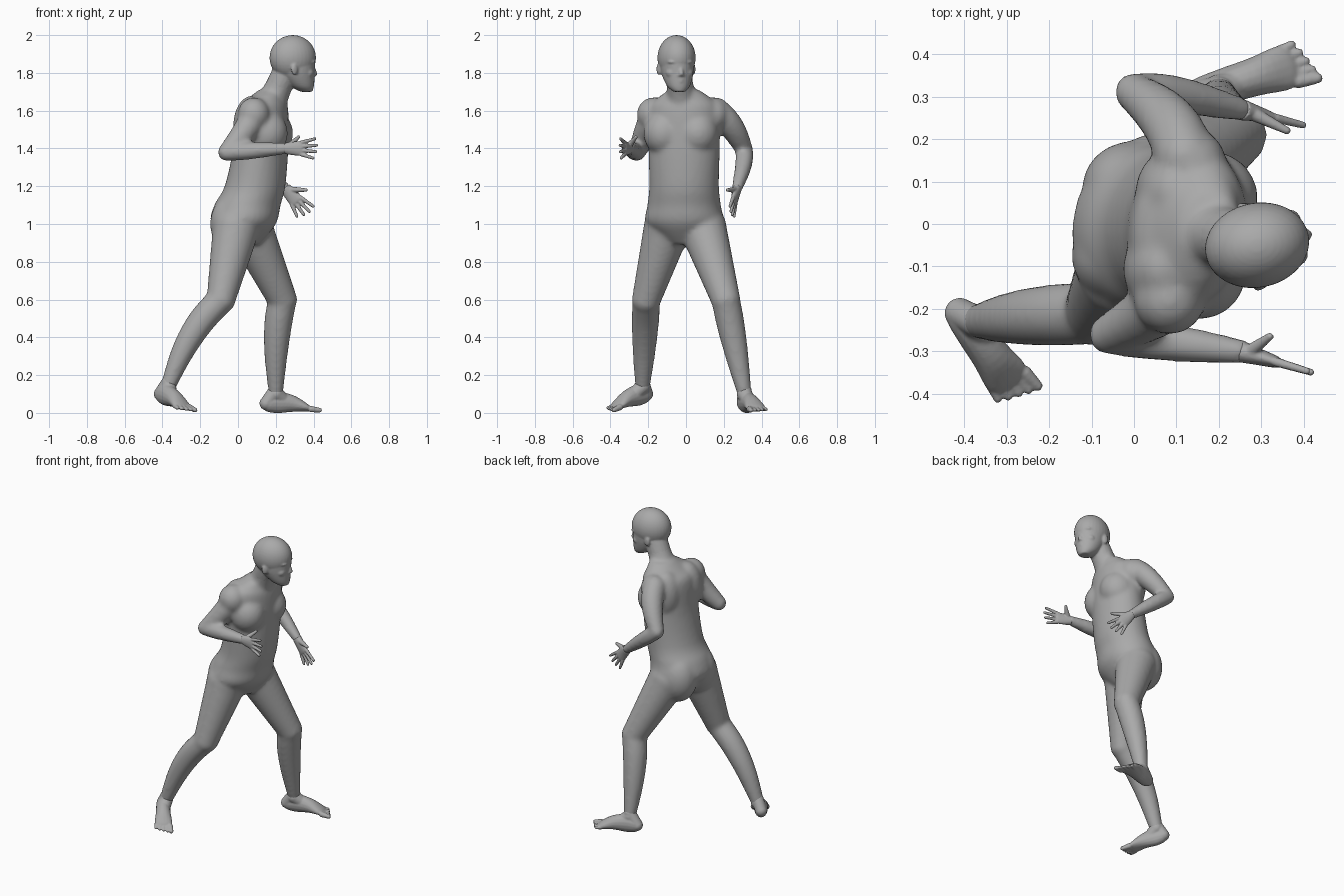
import bpy, bmesh, math
from mathutils import Vector, Matrix

cube = bpy.data.objects.get("Cube")
if cube:
    bpy.data.objects.remove(cube)

skin = bpy.data.materials.new("plain grey")
skin.use_nodes = True
grey = (.4, .4, .4, 1)
skin.diffuse_color = grey
skin.node_tree.nodes["Principled BSDF"].inputs["Base Color"].default_value = grey

ACROSS, UP = Vector((0, 1, 0)), Vector((0, 0, 1))


def smooth_path(rows, steps=4):
    """Smooth interpolation of ring positions and radii."""
    rows = [Vector(row) for row in rows]
    padded = [rows[0], *rows, rows[-1]]
    path = []
    for before, start, end, after in zip(padded, padded[1:], padded[2:], padded[3:]):
        leave, arrive = (end - before) / 2, (after - start) / 2
        for step in range(steps):
            t = step / steps
            ease = t * t * (3 - 2 * t)
            path.append(start.lerp(end, ease) + leave * t * (1 - t) ** 2 - arrive * t * t * (1 - t))
    return path + [rows[-1]]


def loft(bm, rows, yaw=None, ref=ACROSS, sides=20):
    """Skin elliptical rings (x, y, z, radius, radius); they lie level if yaw is given."""
    path = smooth_path(rows)
    rings = []
    for i, row in enumerate(path):
        if yaw is None:
            before, after = path[max(i - 1, 0)], path[min(i + 1, len(path) - 1)]
            along = (Vector(after[:3]) - Vector(before[:3])).normalized()
            u = ref.cross(along).normalized()
            v = along.cross(u)
        else:
            u = Vector((math.cos(yaw), math.sin(yaw), 0))
            v = UP.cross(u)
        angles = [math.tau * k / sides for k in range(sides)]
        rings.append([bm.verts.new(Vector(row[:3]) + u * row[3] * math.cos(a) + v * row[4] * math.sin(a))
                      for a in angles])
    for lower, upper in zip(rings, rings[1:]):
        for k in range(sides):
            bm.faces.new((lower[k - 1], lower[k], upper[k], upper[k - 1]))
    bm.faces.new(rings[0][::-1])
    bm.faces.new(rings[-1])


def blob(bm, centre, radii, yaw=0):
    matrix = Matrix.Translation(centre) @ Matrix.Rotation(yaw, 4, "Z") @ Matrix.Diagonal((*radii, 1))
    bmesh.ops.create_uvsphere(bm, u_segments=32, v_segments=20, radius=1, matrix=matrix)


def bone(bm, start, end, thick, thin, bulge=0, sag=(0, 0, 0), samples=6):
    """Tapered limb segment with round ends, swelling and bowing above its middle."""
    start, end, sag = Vector(start), Vector(end), Vector(sag)
    rows = []
    for i in range(samples):
        t = i / (samples - 1)
        hump = math.sin(math.pi * t ** .8)
        radius = thick + (thin - thick) * t + bulge * hump
        rows.append((*(start.lerp(end, t) + sag * hump), radius, radius))
    loft(bm, rows)
    blob(bm, start, [thick] * 3)
    blob(bm, end, [thin] * 3)


def finish(name, bm, voxel, rounds):
    """Fuse the overlapping pieces into one soft skin."""
    bmesh.ops.recalc_face_normals(bm, faces=bm.faces)
    mesh = bpy.data.meshes.new(name)
    bm.to_mesh(mesh)
    bm.free()
    mesh.materials.append(skin)
    ob = bpy.data.objects.new(name, mesh)
    bpy.context.collection.objects.link(ob)
    fuse = ob.modifiers.new("fuse", "REMESH")
    fuse.mode, fuse.voxel_size, fuse.use_smooth_shade = "VOXEL", voxel, True
    soften = ob.modifiers.new("soften", "SMOOTH")
    soften.factor, soften.iterations = .5, rounds


# Joints shared by neighbouring parts
lead_knee, lead_ankle = (.235, .21, .6), Vector((.2, .31, .1))
trail_knee, trail_ankle = (-.09, -.21, .6), Vector((-.37, -.23, .14))
raised_elbow, raised_wrist = (-.06, -.26, 1.38), Vector((.25, -.3, 1.4))
lowered_elbow, lowered_wrist = (0, .31, 1.39), Vector((.25, .27, 1.19))
neck_base, skull_base = (.17, -.02, 1.63), (.25, -.04, 1.8)

# Torso: level rings given as x, height, half depth, half width
TURN = math.radians(-9)
body = bmesh.new()
torso = [(.04, .89, .07, .07), (.03, 1, .17, .2), (.05, 1.1, .175, .195), (.09, 1.2, .16, .185),
         (.12, 1.4, .145, .19), (.13, 1.6, .135, .19), (.15, 1.66, .1, .15), (.18, 1.71, .07, .08)]
loft(body, [(x, -.01, z, depth, width) for x, z, depth, width in torso], yaw=TURN, sides=32)

# Paired muscle masses
twist = Matrix.Rotation(TURN, 3, "Z")
masses = [((.165, .09, 1.48), (.115, .11, .12)),     # chest
          ((.09, .09, 1.52), (.1, .11, .16)),        # shoulder blade
          ((-.01, .08, 1), (.125, .115, .16)),       # buttock
          ((.11, .16, 1.58), (.085, .085, .09))]     # shoulder
for (x, y, z), radii in masses:
    for side in (y, -y):
        blob(body, twist @ Vector((x, side, z)), radii, TURN)

# Neck, legs and arms
bone(body, neck_base, skull_base, .09, .07, bulge=-.008)
bone(body, (.06, .09, .98), lead_knee, .125, .078)
bone(body, lead_knee, lead_ankle, .076, .038, bulge=.009, sag=(-.015, 0, 0))
bone(body, (-.01, -.1, .98), trail_knee, .125, .077)
bone(body, trail_knee, trail_ankle, .074, .04, bulge=.008, sag=(-.04, 0, 0))
bone(body, (.09, -.16, 1.6), raised_elbow, .07, .047, bulge=.008, sag=(.02, 0, 0))
bone(body, raised_elbow, raised_wrist, .047, .03, bulge=.006)
bone(body, (.12, .16, 1.6), lowered_elbow, .07, .046, bulge=.006, sag=(.01, .02, 0))
bone(body, lowered_elbow, lowered_wrist, .046, .029, bulge=.006, sag=(0, .01, 0))
finish("body", body, .012, 8)

# Head, laid out in its own turned frame
LOOK = math.radians(12)
turned = Matrix.Translation((.29, -.05, 0)) @ Matrix.Rotation(LOOK, 4, "Z")


def on_head(forward, side, z):
    return turned @ Vector((forward, side, z))


head = bmesh.new()
blob(head, on_head(0, 0, 1.88), (.124, .1, .12), LOOK)
jaw = [(.075, 1.7, .03, .03), (.05, 1.73, .063, .06), (.02, 1.8, .097, .085), (.01, 1.88, .111, .092)]
loft(head, [(*on_head(forward, 0, z), depth, width) for forward, z, depth, width in jaw],
     yaw=LOOK, sides=32)
bone(head, neck_base, skull_base, .07, .07)
bone(head, on_head(.105, 0, 1.84), on_head(.12, 0, 1.795), .01, .013)   # nose
for z, width in ((1.766, .025), (1.754, .021)):                         # lips
    blob(head, on_head(.102, 0, z), (.016, width, .007), LOOK)
for side in (1, -1):
    blob(head, on_head(.09, .038 * side, 1.858), (.025, .03, .01), LOOK)            # brow
    blob(head, on_head(.09, .036 * side, 1.835), (.018, .018, .009), LOOK)          # eye
    blob(head, on_head(.07, .04 * side, 1.8), (.034, .034, .03), LOOK)              # cheek
    blob(head, on_head(.113, .012 * side, 1.788), (.01, .009, .008), LOOK)          # nostril
    blob(head, on_head(-.01, .093 * side, 1.82), (.02, .011, .032), LOOK - .3 * side)  # ear
finish("head", head, .006, 3)


def fan_out(bm, start, end, fan, profile, arch, lengths, thick, spread, setback):
    """Flat palm or sole along start to end, with digits fanned beyond the end."""
    forward, fan = (end - start).normalized(), fan.normalized()
    rows = []
    for t, height, width in profile:
        lift = UP * arch * math.sin(math.pi * t)
        rows.append((*(start + (end - start) * t + lift), height, width))
    loft(bm, rows, ref=fan, sides=16)
    last = len(lengths) - 1
    for i, length in enumerate(lengths):
        place = 1 - 2 * i / last
        root = end + fan * width * place - forward * setback * i / last
        radius = thick * (1.3 - .3 * min(i, 1)) if setback else thick
        bone(bm, root, root + forward * length + fan * spread * place, radius, radius * .75)


# Hands: the fan direction points to the index finger
PALM = [(0, .026, .03), (.5, .02, .036), (1, .014, .039), (1.1, .009, .031)]
hands = [("raised_hand", raised_wrist, Vector((.335, -.325, 1.4)), UP, Vector((.32, -.265, 1.46))),
         ("lowered_hand", lowered_wrist, Vector((.31, .255, 1.12)),
          Vector((.8, -.2, .6)), Vector((.36, .22, 1.18)))]
for name, wrist, knuckles, fan, thumb_tip in hands:
    hand = bmesh.new()
    fan_out(hand, wrist, knuckles, fan, PALM, 0, (.075, .085, .08, .065), .011, .02, 0)
    thumb_root = wrist.lerp(knuckles, .2) + fan * .01
    bone(hand, thumb_root, thumb_tip, .018, .009)
    finish(name, hand, .004, 2)

# Feet: the fan direction points to the big toe
SOLE = [(-.06, .025, .018), (0, .044, .036), (.25, .057, .042),
        (.6, .045, .046), (.9, .024, .054), (1, .014, .041)]
feet = [("lead_foot", lead_ankle, Vector((.15, .305, .05)), Vector((.375, .375, .02)), Vector((.3, -.9, 0))),
        ("trailing_foot", trail_ankle, Vector((-.41, -.21, .1)),
         Vector((-.29, -.375, .03)), Vector((.8, .6, 0)))]
for name, ankle, heel, ball, fan in feet:
    foot = bmesh.new()
    fan_out(foot, heel, ball, fan, SOLE, .018, (.045, .045, .042, .038, .032), .013, .006, .02)
    bone(foot, ankle, heel.lerp(ball, .55) + UP * .01, .042, .03)    # instep
    bone(foot, ankle + UP * .02, heel, .037, .036)                   # heel cord
    finish(name, foot, .005, 3)
